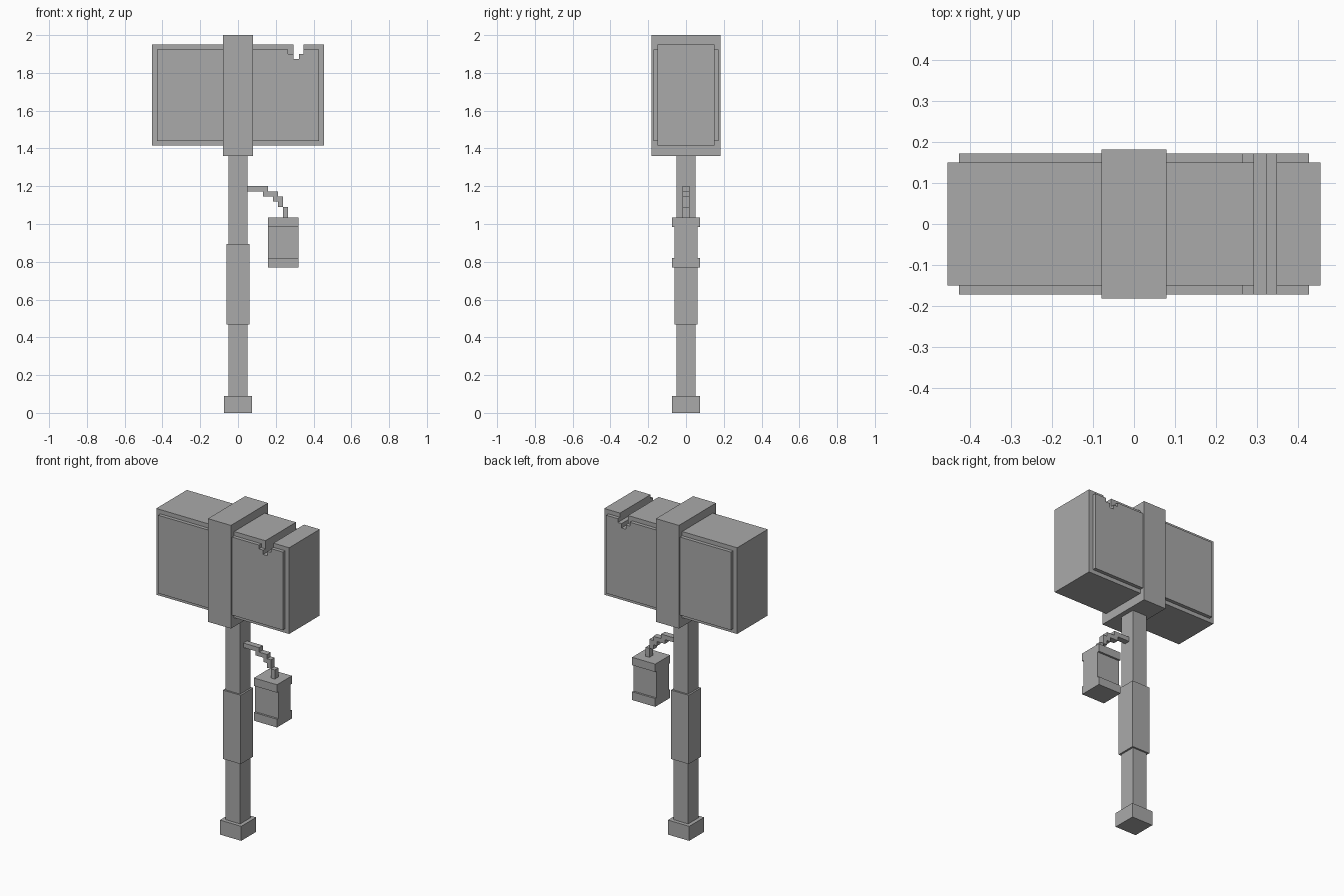
import bpy
import bmesh

if "Cube" in bpy.data.objects:
    bpy.data.objects.remove(bpy.data.objects["Cube"])

grey = bpy.data.materials.new("stone grey")
grey.diffuse_color = (0.4, 0.4, 0.4, 1)
grey.use_nodes = True
grey.node_tree.nodes["Principled BSDF"].inputs["Base Color"].default_value = grey.diffuse_color


def extrude_profile(name, points, y0, y1):
    """Extrude an x-z outline from y0 to y1."""
    bm = bmesh.new()
    face = bm.faces.new([bm.verts.new((x, y0, z)) for x, z in points])
    ext = bmesh.ops.extrude_face_region(bm, geom=[face])
    verts = [v for v in ext["geom"] if isinstance(v, bmesh.types.BMVert)]
    bmesh.ops.translate(bm, verts=verts, vec=(0, y1 - y0, 0))
    bmesh.ops.recalc_face_normals(bm, faces=bm.faces)
    mesh = bpy.data.meshes.new(name)
    bm.to_mesh(mesh)
    bm.free()
    mesh.materials.append(grey)
    obj = bpy.data.objects.new(name, mesh)
    bpy.context.collection.objects.link(obj)
    return obj


def box(name, x0, x1, half_y, z0, z1):
    return extrude_profile(name, [(x0, z0), (x1, z0), (x1, z1), (x0, z1)], -half_y, half_y)


# Handle: pommel, shaft and grip
box("pommel", -0.073, 0.073, 0.073, 0, 0.09)
box("shaft", -0.05, 0.05, 0.05, 0.09, 1.36)
box("grip", -0.061, 0.061, 0.061, 0.468, 0.895)

# Hammer head with a stepped chip in its top edge
chip = [(0.348, 1.90), (0.322, 1.90), (0.322, 1.873), (0.293, 1.873)]
head = [(-0.456, 1.415), (0.456, 1.415), (0.456, 1.95), (0.348, 1.95),
        *chip, (0.293, 1.95), (-0.456, 1.95)]
extrude_profile("hammer_head", head, -0.15, 0.15)

# Raised panels on the front and back, chipped a little wider
panel = [(-0.428, 1.44), (0.428, 1.44), (0.428, 1.924), (0.348, 1.924),
         *chip, (0.293, 1.90), (0.265, 1.90), (0.265, 1.924), (-0.428, 1.924)]
for name, side in (("front_panel", -1), ("back_panel", 1)):
    extrude_profile(name, panel, side * 0.15, side * 0.172)

# Band around the middle of the head
box("head_band", -0.079, 0.079, 0.182, 1.36, 2.0)

# Stepped hook carrying the lantern
steps = [(0.05, 0.158, 1.172, 1.2), (0.132, 0.212, 1.146, 1.172),
         (0.186, 0.239, 1.119, 1.146), (0.212, 0.239, 1.09, 1.119),
         (0.239, 0.265, 1.034, 1.09)]
for i, (x0, x1, z0, z1) in enumerate(steps):
    box(f"hook_step_{i + 1}", x0, x1, 0.018, z0, z1)

# Hanging lantern with deeper caps
box("lantern_body", 0.16, 0.319, 0.061, 0.82, 0.985)
box("lantern_bottom_cap", 0.16, 0.319, 0.073, 0.769, 0.82)
box("lantern_top_cap", 0.16, 0.319, 0.073, 0.985, 1.034)
